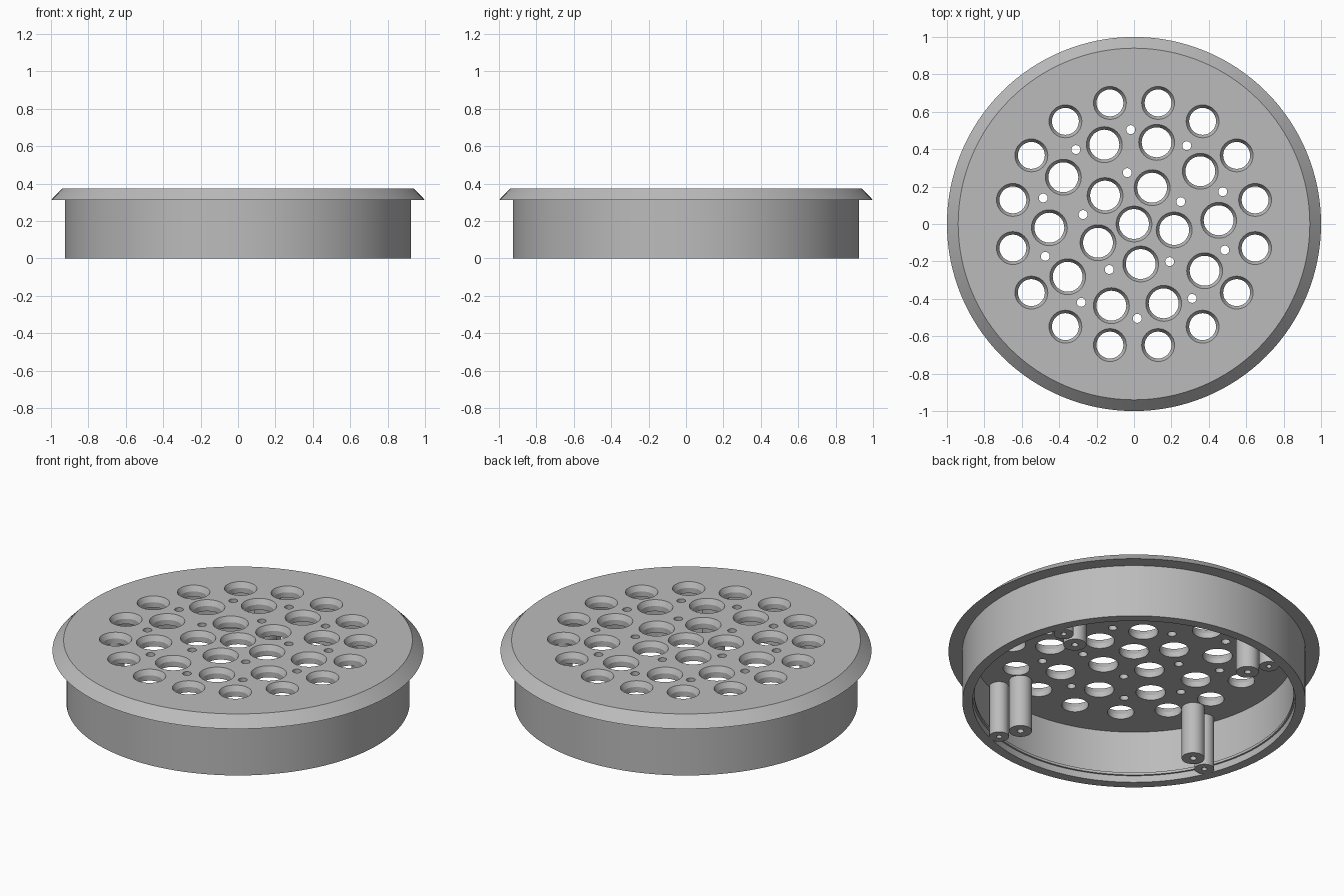
import bpy, bmesh, math
from mathutils import Matrix

cube = bpy.data.objects.get("Cube")
if cube:
    bpy.data.objects.remove(cube, do_unlink=True)

TOP, UNDER = 0.373, 0.312

grey = bpy.data.materials.new("plain_grey")
grey.use_nodes = True
colour = (0.5, 0.5, 0.5, 1)
grey.diffuse_color = colour
grey.node_tree.nodes["Principled BSDF"].inputs["Base Color"].default_value = colour


def lathe(bm, profile, steps, x=0, y=0):
    """Spin an (r, z) profile round a vertical axis at x, y."""
    verts = [bm.verts.new((r, 0, z)) for r, z in profile]
    edges = [bm.edges.new(pair) for pair in zip(verts, verts[1:])]
    out = bmesh.ops.spin(bm, geom=verts + edges, cent=(0, 0, 0), axis=(0, 0, 1),
                         angle=math.tau, steps=steps, use_duplicate=False)
    new = {v for v in bm.verts if v.is_valid and not v.tag}
    new = list(new)
    bmesh.ops.translate(bm, verts=new, vec=(x, y, 0))
    bmesh.ops.remove_doubles(bm, verts=new, dist=0.0001)
    for v in bm.verts:
        v.tag = True


def make_object(name, bm):
    bmesh.ops.recalc_face_normals(bm, faces=bm.faces)
    mesh = bpy.data.meshes.new(name)
    bm.to_mesh(mesh)
    bm.free()
    mesh.materials.append(grey)
    ob = bpy.data.objects.new(name, mesh)
    bpy.context.collection.objects.link(ob)
    return ob


def smooth(ob):
    bpy.ops.object.select_all(action="DESELECT")
    ob.select_set(True)
    bpy.context.view_layer.objects.active = ob
    bpy.ops.object.shade_smooth_by_angle(angle=math.radians(25))


def ring(count, radius, start):
    for i in range(count):
        a = math.radians(start + 360 * i / count)
        yield radius * math.cos(a), radius * math.sin(a)


# Flanged cap: perforated plate, bevelled flange and hollow skirt
bm = bmesh.new()
lathe(bm, [(0, TOP), (0.94, TOP), (1, UNDER), (0.925, UNDER), (0.925, 0),
           (0.87, 0), (0.87, 0.04), (0.86, 0.04), (0.86, 0.055), (0.87, 0.055),
           (0.87, UNDER), (0, UNDER)], 128)
cap = make_object("flanged_cap", bm)

# Countersunk drain holes and small plain holes
bm = bmesh.new()


def drain_hole(r, x, y):
    rim = r + 0.016
    lathe(bm, [(0, 0.2), (r, 0.2), (r, TOP - 0.03), (rim, TOP),
               (rim, 0.5), (0, 0.5)], 32, x, y)


drain_hole(0.08, 0, 0)
for count, radius, start, r in ((5, 0.217, -8.5, 0.08), (10, 0.453, 2.5, 0.08),
                                (16, 0.66, 11.25, 0.072)):
    for x, y in ring(count, radius, start):
        drain_hole(r, x, y)
for count, radius, start in ((5, 0.277, 25.5), (10, 0.505, 20)):
    for x, y in ring(count, radius, start):
        lathe(bm, [(0, 0.2), (0.024, 0.2), (0.024, 0.5), (0, 0.5)], 16, x, y)
cutter = make_object("hole_cutter", bm)
cutter.hide_render = True

mod = cap.modifiers.new("holes", "BOOLEAN")
mod.operation = "DIFFERENCE"
mod.solver = "EXACT"
mod.object = cutter
bpy.ops.object.select_all(action="DESELECT")
cap.select_set(True)
bpy.context.view_layer.objects.active = cap
bpy.ops.object.modifier_apply(modifier=mod.name)
bpy.data.objects.remove(cutter, do_unlink=True)
smooth(cap)

# Four screw posts under the plate, each with a boss joining it to the skirt
for label, radius, size, pilot in (("screw_post", 0.69, 0.062, 0.018),
                                   ("wall_boss", 0.82, 0.053, 0.015)):
    for i, (x, y) in enumerate(ring(4, radius, 22.5)):
        bm = bmesh.new()
        lathe(bm, [(0, 0.12), (pilot, 0.12), (pilot, 0), (size, 0),
                   (size, UNDER + 0.01), (0, UNDER + 0.01)], 32, x, y)
        smooth(make_object(f"{label}_{i + 1}", bm))
